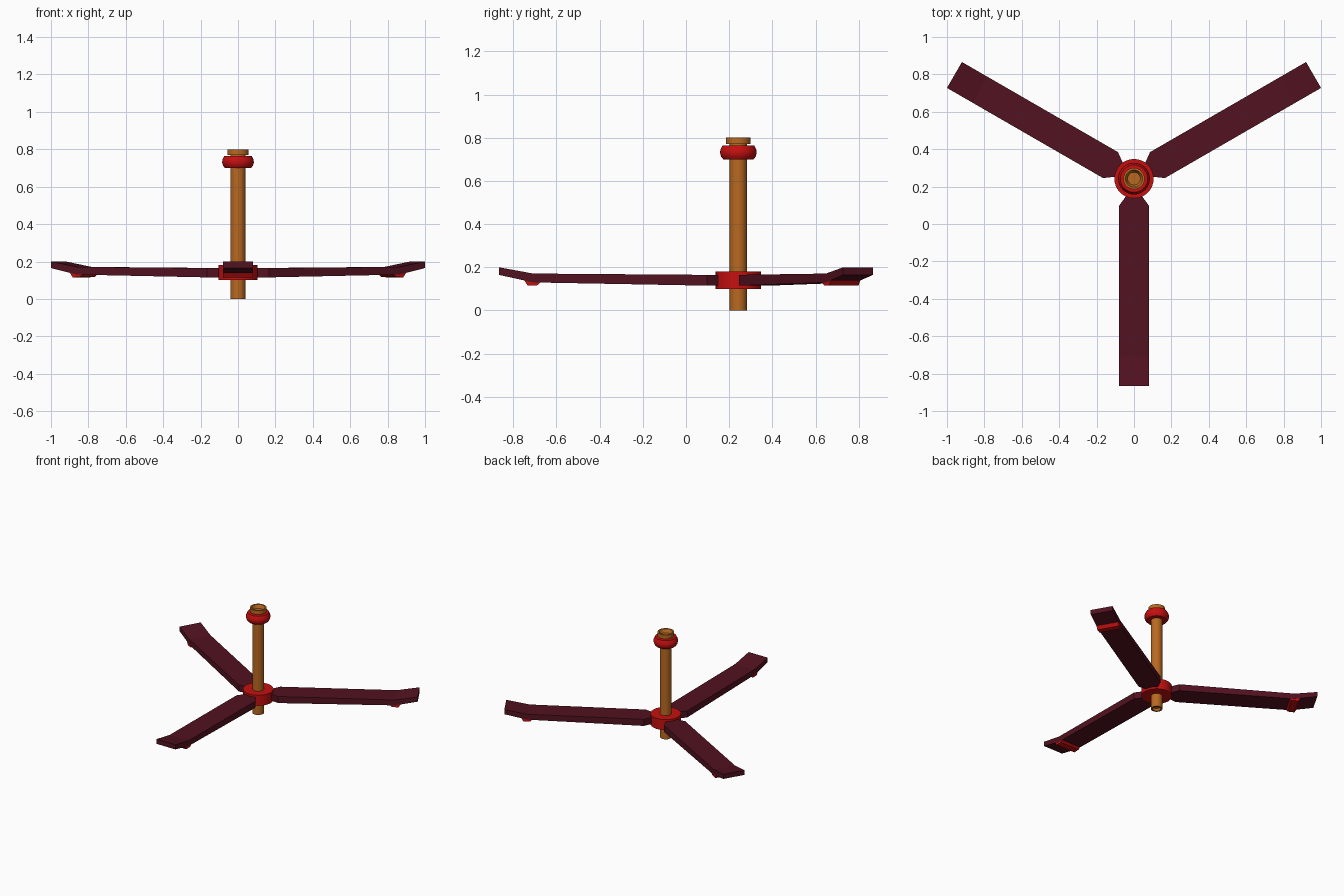
import bpy, bmesh, math
from mathutils import Matrix

if "Cube" in bpy.data.objects:
    bpy.data.objects.remove(bpy.data.objects["Cube"])

HUB_Y = 0.2425


def material(name, rgb):
    m = bpy.data.materials.new(name)
    m.diffuse_color = (*rgb, 1)
    m.use_nodes = True
    m.node_tree.nodes["Principled BSDF"].inputs["Base Color"].default_value = m.diffuse_color
    return m


WOOD = material("brown", (0.48, 0.14, 0.015))
RED = material("red", (0.56, 0.005, 0.005))
DARK = material("dark_red", (0.085, 0.006, 0.014))


def finish(bm, name, mat, smooth=False):
    bmesh.ops.remove_doubles(bm, verts=bm.verts, dist=1e-5)
    bmesh.ops.recalc_face_normals(bm, faces=bm.faces)
    me = bpy.data.meshes.new(name)
    bm.to_mesh(me)
    bm.free()
    me.materials.append(mat)
    ob = bpy.data.objects.new(name, me)
    bpy.context.collection.objects.link(ob)
    if smooth:
        bpy.ops.object.select_all(action='DESELECT')
        ob.select_set(True)
        bpy.context.view_layer.objects.active = ob
        bpy.ops.object.shade_smooth_by_angle(angle=math.radians(35))
    return ob


def lathe(name, profile, mat, steps=32, closed=False):
    """Spin an (r, z) profile around the hub axis."""
    bm = bmesh.new()
    vs = [bm.verts.new((r, 0, z)) for r, z in profile]
    pairs = list(zip(vs, vs[1:])) + ([(vs[-1], vs[0])] if closed else [])
    edges = [bm.edges.new(p) for p in pairs]
    bmesh.ops.spin(bm, geom=vs + edges, cent=(0, 0, 0), axis=(0, 0, 1),
                   angle=math.tau, steps=steps, use_duplicate=False)
    bmesh.ops.translate(bm, verts=bm.verts, vec=(0, HUB_Y, 0))
    return finish(bm, name, mat, True)


def loft(name, sections, mat, angle):
    """Skin rectangular sections (r, half width, bottom, top), then turn about the hub."""
    bm = bmesh.new()
    rings = [[bm.verts.new(c) for c in ((r, -w, b), (r, w, b), (r, w, t), (r, -w, t))]
             for r, w, b, t in sections]
    for a, b in zip(rings, rings[1:]):
        for i in range(4):
            j = (i + 1) % 4
            bm.faces.new((a[i], a[j], b[j], b[i]))
    bm.faces.new(rings[0])
    bm.faces.new(rings[-1])
    bm.transform(Matrix.Translation((0, HUB_Y, 0)) @ Matrix.Rotation(math.radians(angle), 4, 'Z'))
    return finish(bm, name, mat)


# Shaft with recessed ends and a top collar
lathe("shaft", [(0, 0.02), (0.028, 0.02), (0.028, 0), (0.04, 0), (0.04, 0.77), (0.057, 0.77),
                (0.057, 0.80), (0.046, 0.80), (0.034, 0.775), (0, 0.775)], WOOD)

# Rounded ring below the collar
lathe("top_ring", [(0.038, 0.70), (0.07, 0.70), (0.08, 0.712), (0.085, 0.73), (0.083, 0.745),
                   (0.073, 0.765), (0.038, 0.765)], RED, closed=True)

# Hub
lathe("hub", [(0.038, 0.10), (0.105, 0.10), (0.105, 0.18), (0.038, 0.18)], RED, closed=True)

# Three blades with upturned tips, each with a bar under the bend
for n, angle in enumerate((-90, 30, 150), 1):
    loft(f"blade_{n}", [(0.09, 0.04, 0.115, 0.165), (0.145, 0.08, 0.115, 0.165),
                        (0.95, 0.08, 0.13, 0.171), (1.1085, 0.08, 0.165, 0.20)], DARK, angle)
    loft(f"blade_bar_{n}", [(0.915, 0.0795, 0.131, 0.15), (0.93, 0.0795, 0.117, 0.15),
                            (0.975, 0.0795, 0.115, 0.15), (0.99, 0.0795, 0.137, 0.15)], RED, angle)
